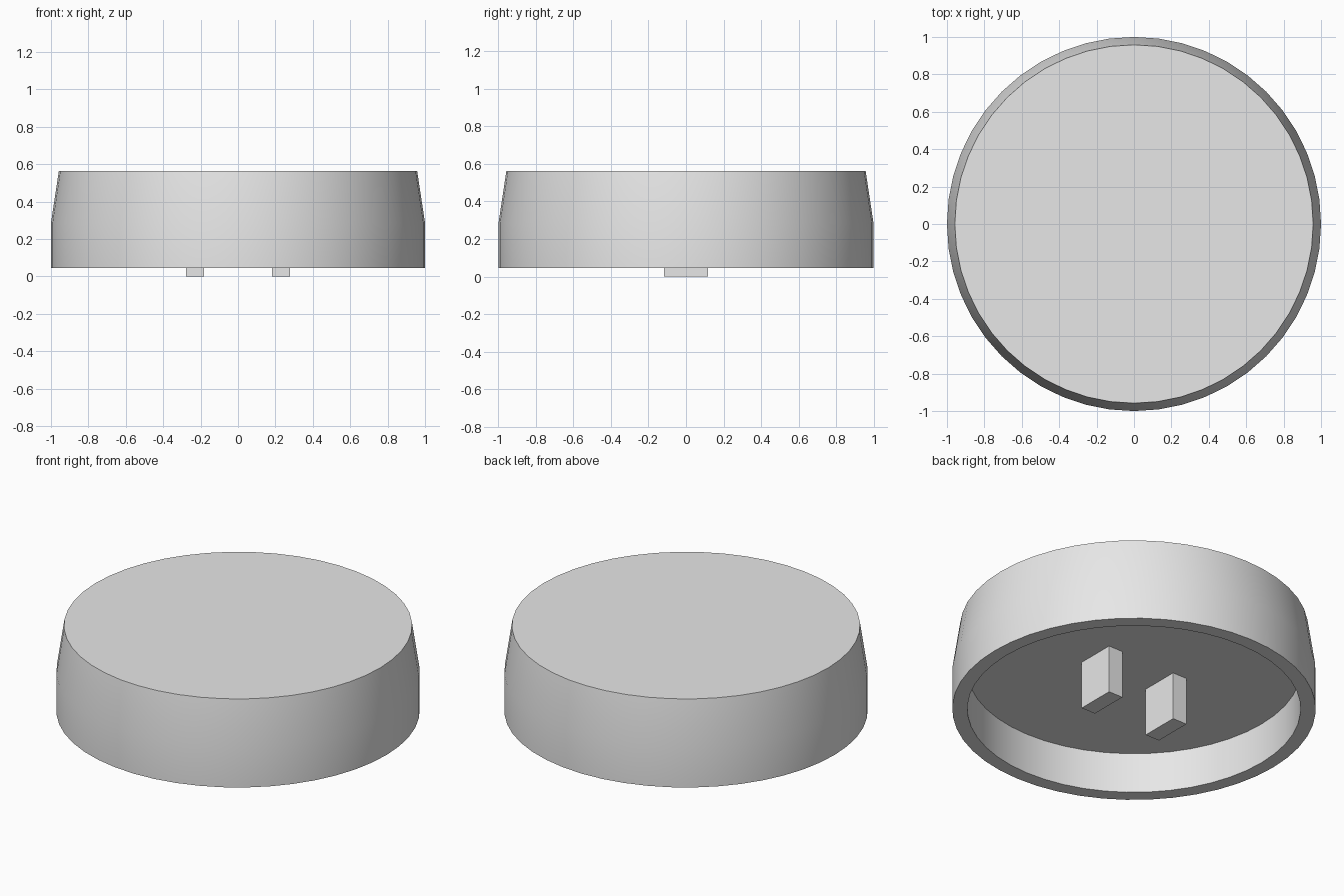
import bpy
import bmesh
from math import cos, sin, tau, radians

SEGMENTS = 48
CEILING = 0.29

default = bpy.data.objects.get("Cube")
if default:
    bpy.data.objects.remove(default, do_unlink=True)

# One plain grey for everything
grey = bpy.data.materials.new("light_grey")
grey.use_nodes = True
colour = (0.8, 0.8, 0.8, 1)
grey.diffuse_color = colour
grey.node_tree.nodes["Principled BSDF"].inputs["Base Color"].default_value = colour


def add_object(name, bm):
    bmesh.ops.recalc_face_normals(bm, faces=bm.faces)
    mesh = bpy.data.meshes.new(name)
    bm.to_mesh(mesh)
    bm.free()
    mesh.materials.append(grey)
    obj = bpy.data.objects.new(name, mesh)
    bpy.context.collection.objects.link(obj)
    return obj


def lathe(name, profile):
    """Revolve (radius, z) points around z and cap both ends."""
    bm = bmesh.new()
    rings = [[bm.verts.new((r * cos(tau * i / SEGMENTS), r * sin(tau * i / SEGMENTS), z))
              for i in range(SEGMENTS)] for r, z in profile]
    for a, b in zip(rings, rings[1:]):
        for i in range(SEGMENTS):
            j = (i + 1) % SEGMENTS
            bm.faces.new((a[i], a[j], b[j], b[i]))
    bm.faces.new(rings[0])
    bm.faces.new(rings[-1])
    return add_object(name, bm)


# Cap: tapered top, straight skirt, hollow underside
cap = lathe("cap", [(0.958, 0.563), (1, 0.285), (1, 0.045), (0.917, 0.045), (0.917, CEILING)])
bpy.context.view_layer.objects.active = cap
cap.select_set(True)
bpy.ops.object.shade_smooth_by_angle(angle=radians(30))

# Two prongs hanging from the cavity ceiling
for name, side in (("left_prong", 1), ("right_prong", -1)):
    bm = bmesh.new()
    bmesh.ops.create_cube(bm, size=1)
    bmesh.ops.scale(bm, vec=(0.095, 0.235, CEILING), verts=bm.verts)
    bmesh.ops.translate(bm, vec=(side * 0.23, 0, CEILING / 2), verts=bm.verts)
    add_object(name, bm)
